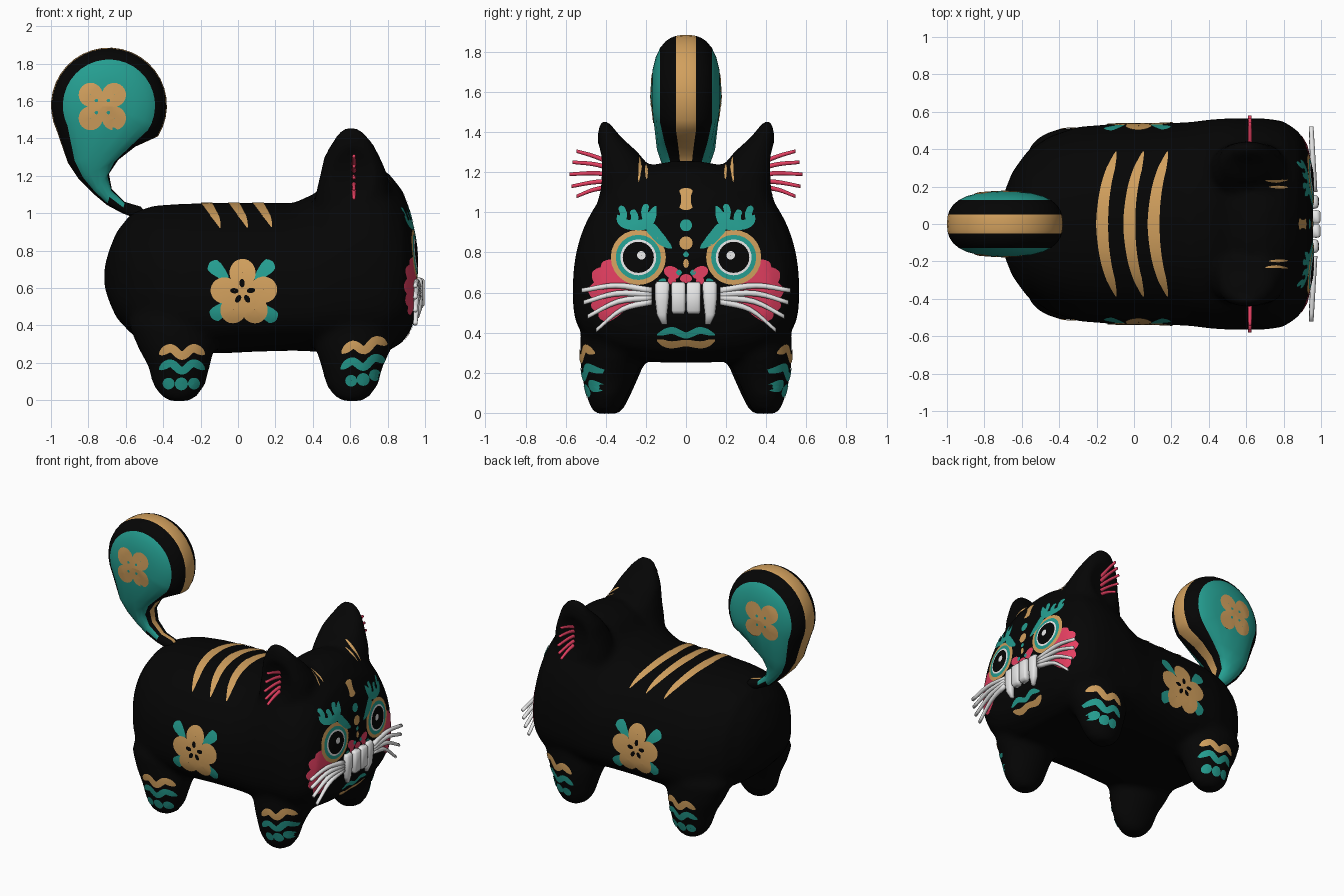
import bpy, bmesh, math
from mathutils import Vector
from mathutils.bvhtree import BVHTree

cube = bpy.data.objects.get("Cube")
if cube:
    bpy.data.objects.remove(cube, do_unlink=True)


def material(name, rgb):
    m = bpy.data.materials.new(name)
    m.use_nodes = True
    m.diffuse_color = (*rgb, 1)
    bsdf = m.node_tree.nodes["Principled BSDF"]
    bsdf.inputs["Base Color"].default_value = (*rgb, 1)
    bsdf.inputs["Roughness"].default_value = 0.6
    return m


BLACK = material("black", (0.0015, 0.0015, 0.0015))
GOLD = material("gold", (0.64, 0.35, 0.11))
TEAL = material("teal", (0.018, 0.34, 0.28))
PINK = material("pink", (0.78, 0.05, 0.12))
WHITE = material("white", (0.8, 0.8, 0.8))


def finish(name, bm, *mats):
    me = bpy.data.meshes.new(name)
    bm.to_mesh(me)
    bm.free()
    for m in mats:
        me.materials.append(m)
    for p in me.polygons:
        p.use_smooth = True
    ob = bpy.data.objects.new(name, me)
    bpy.context.collection.objects.link(ob)
    return ob


def tree(ob):
    return BVHTree.FromPolygons([v.co.copy() for v in ob.data.vertices],
                                [tuple(p.vertices) for p in ob.data.polygons])


PLANES = {'X': (Vector((0, 1, 0)), Vector((0, 0, 1))),
          'Y': (Vector((1, 0, 0)), Vector((0, 0, 1))),
          'Z': (Vector((1, 0, 0)), Vector((0, 1, 0)))}


def loft(bm, sections, axis, n=32, power=2.0, low_power=None):
    """Closed skin through superellipse sections (cx, cy, cz, half_u, half_v, lower_half_v)."""
    u, v = PLANES[axis]
    rings = []
    for cx, cy, cz, a, b, *low in sections:
        ring = []
        for i in range(n):
            c, s = math.cos(2 * math.pi * i / n), math.sin(2 * math.pi * i / n)
            e = 2 / (low_power if low_power and s < 0 else power)
            p = Vector((cx, cy, cz))
            p += u * a * math.copysign(abs(c) ** e, c)
            p += v * (low[0] if low and s < 0 else b) * math.copysign(abs(s) ** e, s)
            ring.append(bm.verts.new(p))
        rings.append(ring)
    for r, q in zip(rings, rings[1:]):
        for i in range(n):
            bm.faces.new((r[i], r[(i + 1) % n], q[(i + 1) % n], q[i]))
    bm.faces.new(rings[0])
    bm.faces.new(rings[-1])
    bmesh.ops.recalc_face_normals(bm, faces=bm.faces)


# Body: trunk and head (x, half width, bottom, top), legs and ears fused together
TRUNK = [(-.715, .05, .61, .71), (-.69, .18, .53, .80), (-.65, .28, .44, .90), (-.57, .39, .355, 1.0),
         (-.45, .47, .28, 1.04), (-.3, .52, .255, 1.05), (-.1, .535, .25, 1.055), (.1, .535, .26, 1.055),
         (.3, .545, .265, 1.055), (.42, .56, .26, 1.11), (.5, .565, .25, 1.2), (.6, .565, .25, 1.25),
         (.7, .565, .25, 1.26), (.8, .55, .26, 1.22), (.88, .495, .31, 1.12), (.925, .42, .375, 1.0),
         (.95, .30, .46, .86), (.957, .12, .58, .74)]
# Leg rings: height, y, half length, half width, outward lean along x
LEG = [(-.005, .40, .05, .05, 0), (.02, .40, .095, .075, 0), (.08, .395, .14, .10, 0), (.18, .385, .165, .135, 0),
       (.28, .37, .205, .16, .015), (.40, .35, .23, .175, .04), (.55, .31, .18, .14, .05)]
EAR = [(.95, .62, .28, .22, .16), (1.1, .615, .29, .20, .147), (1.2, .62, .30, .182, .14),
       (1.3, .61, .34, .15, .10), (1.38, .61, .385, .108, .056), (1.435, .605, .403, .068, .032),
       (1.455, .605, .408, .035, .016)]
bm = bmesh.new()
loft(bm, [(x, 0, lo + .36 * (hi - lo), w, .64 * (hi - lo), .36 * (hi - lo)) for x, w, lo, hi in TRUNK],
     'X', 48, 2.2, 2.8)
for s in (1, -1):
    for lx, lean, inset in ((.61, .5, 0), (-.315, -1, .015)):
        loft(bm, [(lx + lean * d, s * (y - inset), z, a, b) for z, y, a, b, d in LEG], 'Z')
    loft(bm, [(x, s * y, z, a, b) for z, x, y, a, b in EAR], 'Z', 32, 2.5)
body = finish("body", bm, BLACK)
rm = body.modifiers.new("fuse", 'REMESH')
rm.mode = 'VOXEL'
rm.voxel_size = 0.022
sm = body.modifiers.new("soften", 'SMOOTH')
sm.factor, sm.iterations = 0.5, 8
fused = bpy.data.meshes.new_from_object(body.evaluated_get(bpy.context.evaluated_depsgraph_get()))
body.modifiers.clear()
body.data = fused
fused.materials.clear()
fused.materials.append(BLACK)
for p in fused.polygons:
    p.use_smooth = True
    p.material_index = 0
# Shallow hollow on the outside of each ear
normals = [v.normal.copy() for v in fused.vertices]
for v, nrm in zip(fused.vertices, normals):
    d = ((v.co.x - .61) / .12) ** 2 + ((v.co.z - 1.2) / .15) ** 2
    side = math.copysign(1, v.co.y)
    if d < 1 and nrm.y * side > .3 and abs(v.co.y) > .3:
        v.co.y -= side * .035 * (1 - d)
BODY = tree(body)

# Tail: flat drop; outline points (x, z) with their spine point and half thickness
C = (-.69, 1.575)
NECK = [(-.91, 1.27, -.55, 1.355, .145), (-.85, 1.18, -.64, 1.285, .115), (-.775, 1.105, -.69, 1.21, .09),
        (-.70, 1.043, -.675, 1.13, .07), (-.62, 1.0, -.605, 1.06, .055), (-.54, .97, -.52, 1.035, .045)]
rim = []
for i in range(25):
    a = math.radians(-32 + 238 * i / 24)
    rim.append((C[0] + .31 * math.cos(a), C[1] + .31 * math.sin(a), *C, .175))
for lx, lz, rx, rz, h in NECK:
    rim.append((lx, lz, (lx + rx) / 2, (lz + rz) / 2, h))
rim.append((-.46, .96, -.5, .98, .03))
for lx, lz, rx, rz, h in reversed(NECK):
    rim.append((rx, rz, (lx + rx) / 2, (lz + rz) / 2, h))
HALF = [6, 11.5, 20, 30, 42, 55, 70, 90]
ANGLES = [-t for t in reversed(HALF)] + [0] + HALF
bm = bmesh.new()
rows = []
for t in map(math.radians, ANGLES):
    c, s = max(0, math.cos(t)) ** .77, math.copysign(abs(math.sin(t)) ** .77, t)
    rows.append([bm.verts.new((sx + (x - sx) * c, h * s, sz + (z - sz) * c)) for x, z, sx, sz, h in rim])
for k, (r, q) in enumerate(zip(rows, rows[1:])):
    mid = abs(ANGLES[k] + ANGLES[k + 1]) / 2
    for i in range(len(rim)):
        j = (i + 1) % len(rim)
        f = bm.faces.new((r[i], r[j], q[j], q[i]))
        f.material_index = 0 if mid < 11.5 else 1 if mid < 42 or f.calc_center_median().z < 1.06 else 2
# Close the spine seams of both sides
bmesh.ops.remove_doubles(bm, verts=bm.verts, dist=1e-4)
loose = [e for e in bm.edges if e.is_boundary]
if loose:
    for f in bmesh.ops.holes_fill(bm, edges=loose, sides=0)["faces"]:
        f.material_index = 2
bmesh.ops.recalc_face_normals(bm, faces=bm.faces)
TAIL = tree(finish("tail", bm, GOLD, BLACK, TEAL))


# Painted plates: 2D grids of points pressed onto a surface
def ell(u, v, a, b=None, rot=0):
    b, r = b or a, math.radians(rot)
    grid = []
    for k in (.02, .35, .7, 1):
        row = []
        for i in range(25):
            x, y = a * k * math.cos(i * math.pi / 12), b * k * math.sin(i * math.pi / 12)
            row.append((u + x * math.cos(r) - y * math.sin(r), v + x * math.sin(r) + y * math.cos(r)))
        grid.append(row)
    return grid


def stroke(pts, widths, n=28):
    P = [Vector(p) for p in pts]
    P = [2 * P[0] - P[1]] + P + [2 * P[-1] - P[-2]]

    def at(t):
        f = min(max(t, 0), 1) * (len(P) - 3)
        i = min(int(f), len(P) - 4)
        f -= i
        a, b, c, d = P[i:i + 4]
        return .5 * (2 * b + (c - a) * f + (2 * a - 5 * b + 4 * c - d) * f * f + (3 * b - a - 3 * c + d) * f ** 3)
    grid = []
    for k in range(n + 1):
        t = k / n
        g = t * (len(widths) - 1)
        i = min(int(g), len(widths) - 2)
        w = widths[i] + (widths[i + 1] - widths[i]) * (g - i)
        w *= math.sqrt(min(1, .02 + 8 * min(t, 1 - t)))
        d = (at(t + .01) - at(t - .01)).normalized()
        side = Vector((-d.y, d.x)) * w / 2
        grid.append([tuple(at(t) + side * m) for m in (-1, -.5, 0, .5, 1)])
    return grid


def paint(name, mat, axis, shapes, layer=0, sides=(1, -1), on=None):
    bm = bmesh.new()
    for s in sides:
        look = {'X': Vector((-1, 0, 0)), 'Y': Vector((0, -s, 0)), 'Z': Vector((0, 0, -1))}[axis]
        for grid in shapes:
            rows = []
            for row in grid:
                out = []
                for u, v in row:
                    o = {'X': (0, s * u, v), 'Y': (u, 0, v), 'Z': (u, s * v, 0)}[axis]
                    hit, nrm, _, _ = (on or BODY).ray_cast(Vector(o) - look * 3, look)
                    out.append(bm.verts.new(hit + nrm * (.004 + .0015 * layer)) if hit else None)
                rows.append(out)
            for r, q in zip(rows, rows[1:]):
                for i in range(len(r) - 1):
                    quad = (r[i], r[i + 1], q[i + 1], q[i])
                    if all(quad):
                        f = bm.faces.new(quad)
                        f.normal_update()
                        if f.normal.dot(look) > 0:
                            f.normal_flip()
    finish(name, bm, mat)


def around(u, v, r, degrees):
    return [(u + r * math.cos(math.radians(d)), v + r * math.sin(math.radians(d)), d) for d in degrees]


# Tail blossom
FOUR = (45, 135, 225, 315)
paint("tail_blossom", GOLD, 'Y', [ell(x, z, .064) for x, z, d in around(-.725, 1.57, .088, FOUR)]
      + [ell(-.725, 1.57, .06)], on=TAIL)
paint("tail_blossom_dots", TEAL, 'Y', [ell(x, z, .009) for x, z, d in around(-.725, 1.57, .045, FOUR)], 1, on=TAIL)
# Flank blossom with leaves
FIVE = (94, 8, -58, -122, 174)
paint("flank_leaves", TEAL, 'Y', [stroke(p, [.02, .055, .075, .07]) for p in (
    ((-.05, .64), (-.15, .735)), ((.09, .64), (.185, .74)), ((.09, .52), (.205, .43)), ((-.04, .53), (-.14, .44)))])
paint("flank_blossom", GOLD, 'Y', [ell(x, z, .074, .07, d) for x, z, d in around(.032, .575, .105, FIVE)]
      + [ell(.032, .575, .07)], 1)
paint("flank_blossom_slots", BLACK, 'Y', [ell(x, z, .022, .014, d) for x, z, d in around(.025, .58, .045, FIVE)], 2)
# Back stripes
paint("back_stripes", GOLD, 'Z', [stroke([(x + .075, .385), (x + .02, .2), (x, 0), (x + .02, -.2), (x + .075, -.385)],
      [.035, .055, .065, .055, .035], 40) for x in (-.17, -.025, .105)], sides=(1,))
paint("ear_ticks", GOLD, 'Z', [stroke([(.70, .235), (.76, .23), (.82, .235)], [.008, .016, .008]),
                               stroke([(.72, .20), (.82, .195)], [.008, .016, .008])])


# Leg bands and toes
def wave(x, z, tilt, w):
    return stroke([(x + dx, z + dz + dx * tilt) for dx, dz in
                   ((-.12, -.015), (-.06, .018), (0, -.022), (.06, .018), (.12, -.015))], [w, w])


paint("leg_gold_bands", GOLD, 'Y', [wave(-.3, .26, 0, .045), wave(.675, .29, .2, .045)])
paint("leg_teal_bands", TEAL, 'Y', [wave(-.3, .18, 0, .042), wave(.67, .20, .15, .042)])
paint("toes", TEAL, 'Y', [ell(-.37, .09, .031), ell(-.303, .088, .034), ell(-.237, .09, .031),
                          ell(.605, .105, .031), ell(.668, .112, .034), ell(.73, .135, .031)])

# Face: cheeks, eyes, brows, forehead, nose and chin
paint("cheeks", PINK, 'X', [stroke([(.22, .6), ((.24 + y) / 2, (.6 + z) / 2), (y, z)], [.03, .075, .09, .085])
      for y, z in ((.415, .75), (.465, .70), (.485, .61), (.47, .53), (.43, .475))])
for i, (label, mat, r) in enumerate((("gold_ring", GOLD, .137), ("teal_ring", TEAL, .112),
                                     ("white", WHITE, .089), ("pupil", BLACK, .077), ("glint", WHITE, .021))):
    paint("eye_" + label, mat, 'X', [ell(.237 if i < 4 else .222, .775 if i < 4 else .785, r)], i + 1)
paint("brows", TEAL, 'X', [
    stroke([(.34, .985), (.31, .945), (.25, .935), (.19, .95), (.15, 1.03)], [.03, .045, .05, .055, .035]),
    stroke([(.26, .94), (.255, .98), (.27, 1.01)], [.04, .035, .03]),
    stroke([(.19, .95), (.205, 1.0), (.195, 1.04)], [.045, .035, .03]),
    stroke([(.315, .95), (.31, .99), (.325, 1.03)], [.03, .035, .03]),
    stroke([(.07, .82), (.12, .86), (.19, .94)], [.015, .05, .06])], 1)
paint("forehead_gold", GOLD, 'X', [stroke([(0, 1.01), (0, 1.12)], [.075, .05, .05, .08]),
                                   ell(0, .847, .033), ell(0, .745, .014, .022)], sides=(1,))
paint("forehead_teal", TEAL, 'X', [ell(0, .935, .03), ell(0, .79, .014)], sides=(1,))
paint("nose", PINK, 'X', [ell(.07, .70, .042, .03, 25), ell(0, .67, .03, .022), ell(.07, .66, .02)])
paint("nose_marks", TEAL, 'X', [ell(.12, .655, .022, .014, -30), ell(.035, .70, .014)])
paint("lip", TEAL, 'X', [stroke([(-.145, .39), (-.07, .412), (0, .388), (.07, .412), (.145, .39)], [.025, .036, .03, .036, .025])],
      sides=(1,))
paint("chin_band", GOLD, 'X', [stroke([(-.145, .365), (-.08, .342), (0, .35), (.08, .342), (.145, .365)],
                                      [.03, .036, .032, .036, .03])], sides=(1,))

# Teeth
bm = bmesh.new()
for s in (1, -1):
    loft(bm, [(.965, s * .038, .652, .02, .03), (.972, s * .038, .64, .026, .036), (.974, s * .038, .51, .024, .035),
              (.968, s * .038, .492, .016, .028)], 'Z', 16, 4)
    loft(bm, [(.955, s * .118, .655, .02, .028), (.96, s * .118, .64, .028, .037), (.962, s * .12, .56, .028, .034),
              (.96, s * .12, .49, .024, .026), (.955, s * .108, .44, .012, .012)], 'Z', 16, 3)
finish("teeth", bm, WHITE)

# Whiskers
WHISKERS = [((.17, .61), (.35, .635), (.52, .61)), ((.17, .59), (.35, .595), (.51, .55)),
            ((.17, .575), (.34, .555), (.49, .48)), ((.17, .555), (.32, .515), (.45, .41))]


def tube(bm, pts, x0, x1, r, s):
    mids = [row[2] for row in stroke(pts, [.1, .1], 8)]
    loft(bm, [(x0 + (x1 - x0) * k / 8, s * y, z, r * (1.1 - .045 * k), r * (1.1 - .045 * k))
              for k, (y, z) in enumerate(mids)], 'Y', 10)


bm = bmesh.new()
for s in (1, -1):
    for w in WHISKERS:
        tube(bm, w, .963, .948, .016, s)
finish("whiskers", bm, WHITE)

# Ear tufts
bm = bmesh.new()
for s in (1, -1):
    for z, y1, z1 in ((1.24, .545, 1.305), (1.215, .565, 1.25), (1.185, .58, 1.19), (1.155, .57, 1.13), (1.13, .545, 1.08)):
        tube(bm, ((.36, z), (.46, z * .5 + z1 * .5 + .008), (y1, z1)), .62, .62, .0125, s)
finish("ear_tufts", bm, PINK)
